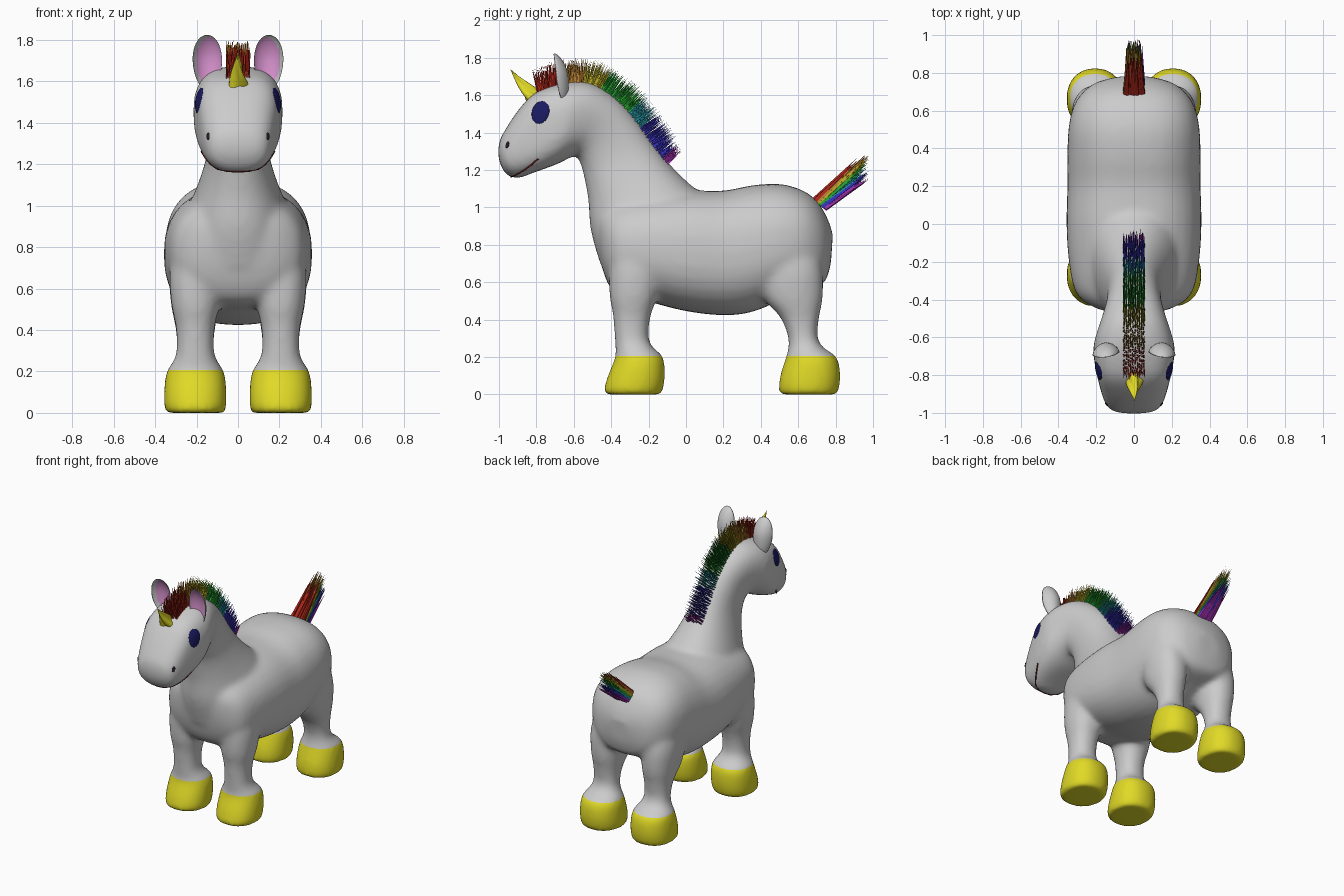
import bpy, bmesh, math, random
from mathutils import Vector, Matrix
from mathutils.bvhtree import BVHTree

if "Cube" in bpy.data.objects:
    bpy.data.objects.remove(bpy.data.objects["Cube"])

random.seed(4)


def material(name, rgb):
    m = bpy.data.materials.new(name)
    m.diffuse_color = (*rgb, 1)
    m.use_nodes = True
    m.node_tree.nodes["Principled BSDF"].inputs["Base Color"].default_value = m.diffuse_color
    return m


def finish(bm, name, *mats, smooth=True):
    mesh = bpy.data.meshes.new(name)
    for f in bm.faces:
        f.smooth = smooth
    bm.to_mesh(mesh)
    bm.free()
    for m in mats:
        mesh.materials.append(m)
    ob = bpy.data.objects.new(name, mesh)
    bpy.context.collection.objects.link(ob)
    return ob


def refine(secs, steps=4):
    """Smooth (Catmull-Rom) in-between sections."""
    out = []
    for i in range(len(secs) - 1):
        four = list(zip(secs[max(i - 1, 0)], secs[i], secs[i + 1], secs[min(i + 2, len(secs) - 1)]))
        for k in range(steps):
            t = k / steps
            out.append([b + .5 * t * (c - a + t * (2 * a - 5 * b + 4 * c - d + t * (3 * (b - c) + d - a)))
                        for a, b, c, d in four])
    return out + [secs[-1]]


def loft(bm, sections, cx=0, n=32):
    """Skin through superellipses: two side-profile points, half width, exponent."""
    rings = []
    for ya, za, yb, zb, w, power in refine(sections):
        a, b = Vector((cx, ya, za)), Vector((cx, yb, zb))
        mid, half = (a + b) / 2, (a - b) / 2
        ring = []
        for i in range(n):
            t = 2 * math.pi * i / n
            c, s = math.cos(t), math.sin(t)
            u = math.copysign(abs(c) ** (2 / power), c)
            v = math.copysign(abs(s) ** (2 / power), s)
            ring.append(bm.verts.new(mid + half * v + Vector((w * u, 0, 0))))
        rings.append(ring)
    for r, q in zip(rings, rings[1:]):
        for i in range(n):
            bm.faces.new((r[i], r[(i + 1) % n], q[(i + 1) % n], q[i]))
    bm.faces.new(rings[0][::-1])
    bm.faces.new(rings[-1])


gold = material("gold", (0.75, 0.70, 0.02))
pink = material("pink", (0.75, 0.32, 0.68))
navy = material("navy", (0.01, 0.01, 0.12))
dark = material("dark", (0.02, 0.01, 0.02))
maroon = material("maroon", (0.12, 0.01, 0.01))
grey = material("grey", (0.58, 0.58, 0.58))

# Rough volumes: trunk, neck with head, four legs
bm = bmesh.new()
trunk = [(-.475, .96, -.475, .80, .10), (-.44, 1.0, -.43, .62, .225), (-.36, 1.04, -.36, .53, .31),
         (-.2, 1.07, -.2, .495, .345), (0, 1.09, 0, .445, .358), (.2, 1.09, .2, .423, .353),
         (.35, 1.118, .35, .44, .353), (.5, 1.126, .5, .50, .348), (.62, 1.093, .62, .55, .322),
         (.7, 1.035, .7, .575, .27), (.755, .945, .748, .61, .195), (.785, .86, .775, .70, .085)]
loft(bm, [s + (2.4,) for s in trunk])
loft(bm, [(.10, 1.06, -.46, .70, .27, 2.2), (.01, 1.135, -.51, .88, .225, 2.2),
          (-.08, 1.225, -.523, 1.04, .18, 2.2), (-.17, 1.34, -.547, 1.17, .148, 2.2),
          (-.27, 1.48, -.567, 1.242, .145, 2.3), (-.37, 1.585, -.587, 1.275, .16, 2.4),
          (-.5, 1.664, -.617, 1.268, .19, 2.5), (-.62, 1.672, -.68, 1.235, .216, 2.6),
          (-.74, 1.642, -.76, 1.205, .207, 3.1), (-.825, 1.60, -.83, 1.18, .19, 3.2),
          (-.905, 1.51, -.89, 1.157, .172, 2.7), (-.97, 1.41, -.94, 1.163, .15, 2.5),
          (-.996, 1.36, -.975, 1.193, .122, 2.3), (-1.005, 1.31, -1.001, 1.25, .06, 2.2)])
# (front y, back y, height, half width)
front_leg = [(-.43, -.135, 0, .143), (-.44, -.124, .02, .149), (-.418, -.112, .1, .151),
             (-.378, -.122, .2, .139), (-.378, -.175, .25, .106), (-.382, -.2, .31, .09),
             (-.39, -.188, .42, .095), (-.41, -.15, .54, .118), (-.405, -.12, .72, .12), (-.34, -.18, .94, .05)]
rear_leg = [(.502, .807, 0, .143), (.495, .816, .02, .149), (.503, .826, .1, .151),
            (.535, .806, .2, .139), (.547, .735, .25, .106), (.545, .704, .31, .09),
            (.505, .712, .41, .096), (.41, .733, .53, .118), (.40, .722, .70, .122), (.5, .63, .94, .05)]
for leg in (front_leg, rear_leg):
    for s in (1, -1):
        loft(bm, [(f, z, b, z, w, 2.2) for f, b, z, w in leg], cx=.206 * s)
bmesh.ops.recalc_face_normals(bm, faces=bm.faces)

# Fuse the volumes and soften the joins
rough = finish(bm, "rough_volumes")
m = rough.modifiers.new("fuse", 'REMESH')
m.mode = 'VOXEL'
m.voxel_size = .016
m = rough.modifiers.new("soften", 'SMOOTH')
m.factor = .5
m.iterations = 16
dg = bpy.context.evaluated_depsgraph_get()
fused = bpy.data.meshes.new_from_object(rough.evaluated_get(dg))
bpy.data.objects.remove(rough)


def cut(name, mat, **clear):
    b = bmesh.new()
    b.from_mesh(fused)
    bmesh.ops.bisect_plane(b, geom=b.verts[:] + b.edges[:] + b.faces[:],
                           plane_co=(0, 0, .207), plane_no=(0, 0, 1), **clear)
    for f in b.faces:
        f.material_index = 0
    tree = BVHTree.FromBMesh(b)
    finish(b, name, mat)
    return tree


# Body skin and golden hooves split at a clean line
skin = cut("body", grey, clear_inner=True)
cut("hooves", gold, clear_outer=True)


# Eyes and nostrils: lenses laid on the head
def lens(name, side, y, z, ry, rz, tilt, mat):
    b = bmesh.new()
    bmesh.ops.create_uvsphere(b, u_segments=24, v_segments=12, radius=1)
    c, s = math.cos(tilt), math.sin(tilt)
    for v in b.verts:
        p, q = v.co.y * ry, v.co.z * rz
        yy, zz = y + c * p - s * q, z + s * p + c * q
        hit = skin.ray_cast(Vector((side, yy, zz)), Vector((-side, 0, 0)))[0]
        v.co = ((hit.x if hit else side * .1) + .006 * v.co.x, yy, zz)
    finish(b, name, mat)


for side, tag in ((1, "right"), (-1, "left")):
    lens("eye_" + tag, side, -.778, 1.508, .046, .062, -.3, navy)
    lens("nostril_" + tag, side, -.955, 1.335, .009, .018, -.3, dark)

# Mouth: thin line following the muzzle
half = [(.17, -.79, 1.265), (.16, -.825, 1.225), (.135, -.865, 1.195), (.10, -.905, 1.175), (.05, -.93, 1.17)]
path = half + [(0, -.935, 1.165)] + [(-x, y, z) for x, y, z in half[::-1]]
cu = bpy.data.curves.new("mouth", 'CURVE')
cu.dimensions = '3D'
cu.bevel_depth = .005
sp = cu.splines.new('POLY')
sp.points.add(len(path) - 1)
for pt, p in zip(sp.points, path):
    pt.co = (*skin.find_nearest(Vector(p))[0], 1)
cu.materials.append(maroon)
bpy.context.collection.objects.link(bpy.data.objects.new("mouth", cu))

# Ears: cupped shells, tips curling forward, pink inside
for side, tag in ((1, "right"), (-1, "left")):
    b = bmesh.new()
    bmesh.ops.create_uvsphere(b, u_segments=40, v_segments=24, radius=1)
    for f in b.faces:
        c = f.calc_center_median()
        inner = ((c.x + side * .13) / .84) ** 2 + (c.z / .9) ** 2 < 1
        f.material_index = 1 if c.y < 0 and inner else 0
    for v in b.verts:
        x, y, z = v.co
        y = y * .036 if y > 0 else -y * .024
        v.co = (x * .071 * (1 + .1 * z), y - .03 * max(z, 0) ** 2 - .02 * x * x, z * .135)
    bmesh.ops.recalc_face_normals(b, faces=b.faces)
    turn = Matrix.Rotation(-side * .12, 4, 'Z') @ Matrix.Rotation(.08, 4, 'X') @ Matrix.Rotation(side * .04, 4, 'Y')
    bmesh.ops.transform(b, verts=b.verts, matrix=Matrix.Translation((side * .15, -.665, 1.692)) @ turn)
    finish(b, "ear_" + tag, grey, pink)

# Horn: twisted three-lobed cone
b = bmesh.new()
rows, n = 24, 24
base, axis = Vector((0, -.80, 1.565)), Vector((0, -.14, .175))
ex, ey = Vector((1, 0, 0)), axis.cross(Vector((1, 0, 0))).normalized()
rings = []
for k in range(rows):
    t = k / rows
    ring = []
    for i in range(n):
        a = 2 * math.pi * i / n
        r = .05 * (1 - t) * (1 + .25 * math.cos(3 * a + 6 * t))
        ring.append(b.verts.new(base + axis * t + (ex * math.cos(a) + ey * math.sin(a)) * r))
    rings.append(ring)
for r, q in zip(rings, rings[1:]):
    for i in range(n):
        b.faces.new((r[i], r[(i + 1) % n], q[(i + 1) % n], q[i]))
tip = b.verts.new(base + axis)
for i in range(n):
    b.faces.new((rings[-1][i], rings[-1][(i + 1) % n], tip))
b.faces.new(rings[0][::-1])
bmesh.ops.recalc_face_normals(b, faces=b.faces)
finish(b, "horn", gold)

# Rainbow hair made of fine tapered strands
rainbow = [material(nm, c) for nm, c in (
    ("red", (.42, .02, .01)), ("orange", (.48, .22, .03)), ("yellow", (.5, .42, .02)), ("green", (.02, .36, .03)),
    ("teal", (.02, .3, .36)), ("blue", (.04, .03, .5)), ("purple", (.36, .03, .42)))]


def strand(b, root, end, r, colour):
    d = (end - root).normalized()
    u = d.orthogonal().normalized()
    w = d.cross(u)
    ring = [b.verts.new(root + (u * math.cos(a) + w * math.sin(a)) * r) for a in (0, 1.571, 3.142, 4.712)]
    top = b.verts.new(end)
    for i in range(4):
        b.faces.new((ring[i], ring[(i + 1) % 4], top)).material_index = colour


mane = bmesh.new()
limits = (-.66, -.55, -.45, -.31, -.24, -.12)
for k in range(76):
    y = -.79 + .69 * (k / 75)
    for j in range(10):
        x, yy = (j - 4.5) * .0115 + random.uniform(-.003, .003), y + random.uniform(-.005, .005)
        hit, no = skin.ray_cast(Vector((x, yy, 2)), Vector((0, 0, -1)))[:2]
        d = Vector((random.uniform(-.05, .05), no.y + (.25 if y < -.6 else 0), no.z)).normalized()
        length = random.uniform(.09, .135) * (.8 if y > -.15 else 1)
        strand(mane, hit - d * .01, hit + d * length, .0055, sum(y > l for l in limits))
finish(mane, "mane", *rainbow, smooth=False)

tail = bmesh.new()
for k in range(180):
    t = random.random()
    x = random.uniform(-.05, .05)
    root = Vector((x, .68 + .065 * t, 1.04 - .05 * t))
    end = Vector((x * .7 + random.uniform(-.01, .01), .975, 1.325 - .18 * t))
    reach = random.uniform(.8, 1.03) * (.8 if t < .15 else 1)
    strand(tail, root, root + (end - root) * reach, .012, min(6, int(t * 7)))
finish(tail, "tail", *rainbow, smooth=False)
